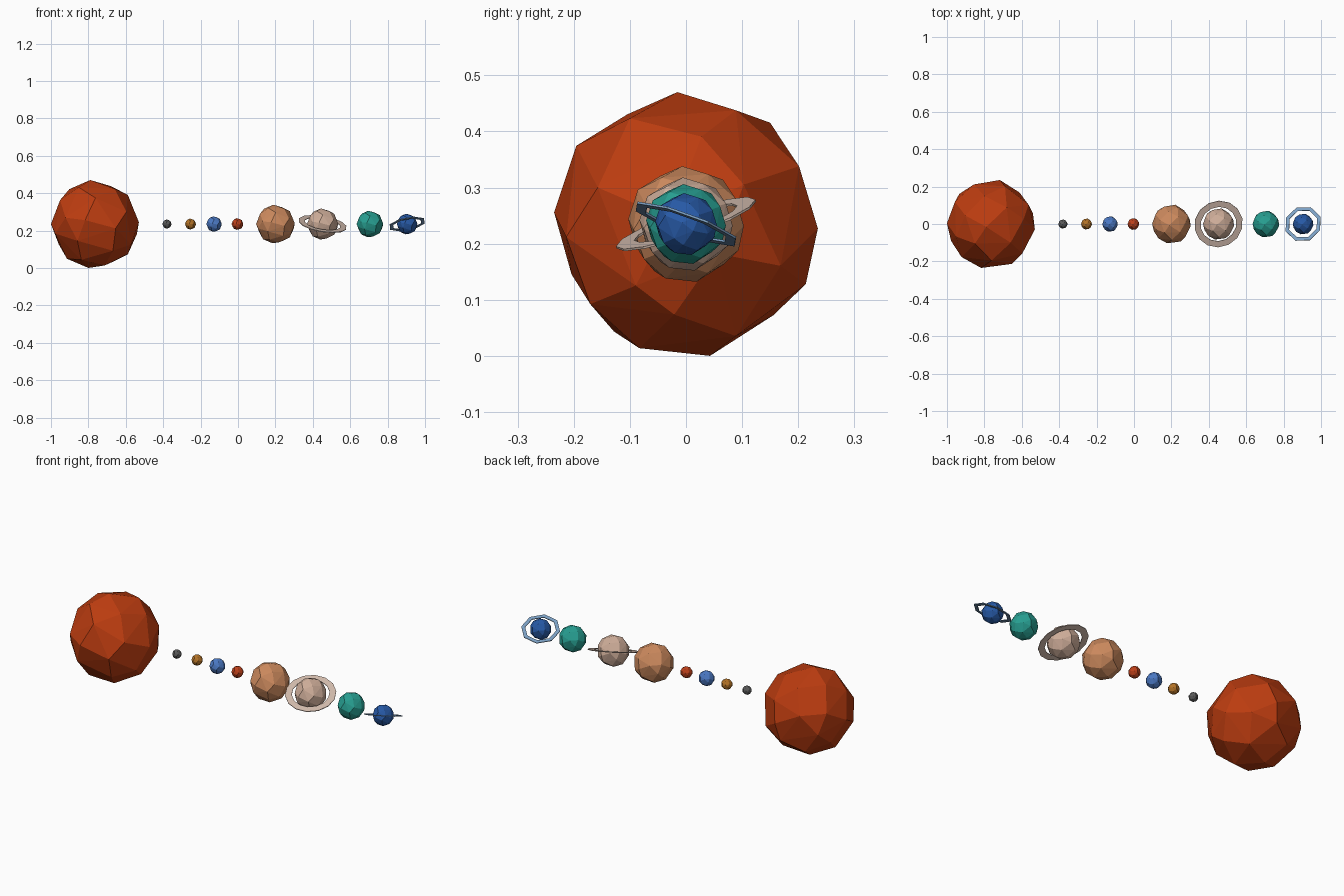
import bpy, bmesh, math, random
from mathutils import Vector

if "Cube" in bpy.data.objects:
    bpy.data.objects.remove(bpy.data.objects["Cube"])

MID = 0.235  # common height of all centres


def finish(bm, name, colour):
    me = bpy.data.meshes.new(name)
    bmesh.ops.recalc_face_normals(bm, faces=bm.faces)
    bm.to_mesh(me)
    bm.free()
    ob = bpy.data.objects.new(name, me)
    bpy.context.collection.objects.link(ob)
    mat = bpy.data.materials.new(name + "_colour")
    mat.diffuse_color = (*colour, 1)
    mat.use_nodes = True
    mat.node_tree.nodes["Principled BSDF"].inputs["Base Color"].default_value = mat.diffuse_color
    me.materials.append(mat)
    return ob


def rough_ball(name, x, r, colour):
    """Irregular faceted ball: hull of jittered, evenly spread points."""
    random.seed(4)
    n = 36
    pts = []
    for i in range(n):
        z = 1 - (2 * i + 1) / n
        a = i * math.pi * (3 - math.sqrt(5))
        s = math.sqrt(1 - z * z)
        p = Vector((s * math.cos(a), z, s * math.sin(a)))
        p += Vector([random.uniform(-0.1, 0.1) for _ in range(3)])
        pts.append(p.normalized())
    # fit the extents exactly to the radius
    for k in range(3):
        lo, hi = min(p[k] for p in pts), max(p[k] for p in pts)
        for p in pts:
            p[k] = (2 * p[k] - lo - hi) / (hi - lo)
    bm = bmesh.new()
    for p in pts:
        bm.verts.new(p * r)
    bmesh.ops.convex_hull(bm, input=bm.verts[:])
    finish(bm, name, colour).location = (x, 0, MID)


def flat_ring(name, x, inner, outer, sides, normal, colour, thick=0.004):
    """Thin tilted annulus with a low side count."""
    bm = bmesh.new()
    loops = []
    for r, z in ((inner, -1), (outer, -1), (outer, 1), (inner, 1)):
        loops.append([bm.verts.new((r * math.cos(a), r * math.sin(a), z * thick / 2))
                      for a in ((i + 0.5) * math.tau / sides for i in range(sides))])
    for k in range(4):
        a, b = loops[k], loops[(k + 1) % 4]
        for i in range(sides):
            j = (i + 1) % sides
            bm.faces.new((a[i], a[j], b[j], b[i]))
    ob = finish(bm, name, colour)
    ob.rotation_mode = 'QUATERNION'
    ob.rotation_quaternion = Vector((0, 0, 1)).rotation_difference(Vector(normal))
    ob.location = (x, 0, MID)


# star and planets, in order along x
for name, x, r, colour in (
    ("central_star", -0.765, 0.235, (0.5, 0.045, 0.005)),
    ("small_grey_planet", -0.38, 0.024, (0.1, 0.1, 0.1)),
    ("amber_planet", -0.254, 0.029, (0.45, 0.17, 0.02)),
    ("blue_planet", -0.128, 0.041, (0.07, 0.19, 0.55)),
    ("red_planet", -0.003, 0.031, (0.5, 0.05, 0.01)),
    ("large_tan_planet", 0.20, 0.103, (0.6, 0.25, 0.11)),
    ("pale_planet", 0.452, 0.083, (0.62, 0.42, 0.32)),
    ("teal_planet", 0.705, 0.071, (0.02, 0.34, 0.28)),
    ("outer_blue_planet", 0.904, 0.055, (0.02, 0.1, 0.38)),
):
    rough_ball(name, x, r, colour)

# planetary rings
flat_ring("pale_planet_ring", 0.452, 0.097, 0.131, 14, (0.17, -0.34, 1), (0.65, 0.5, 0.42))
flat_ring("outer_planet_ring", 0.904, 0.081, 0.101, 8, (-0.19, 0.363, 1), (0.2, 0.35, 0.55))
